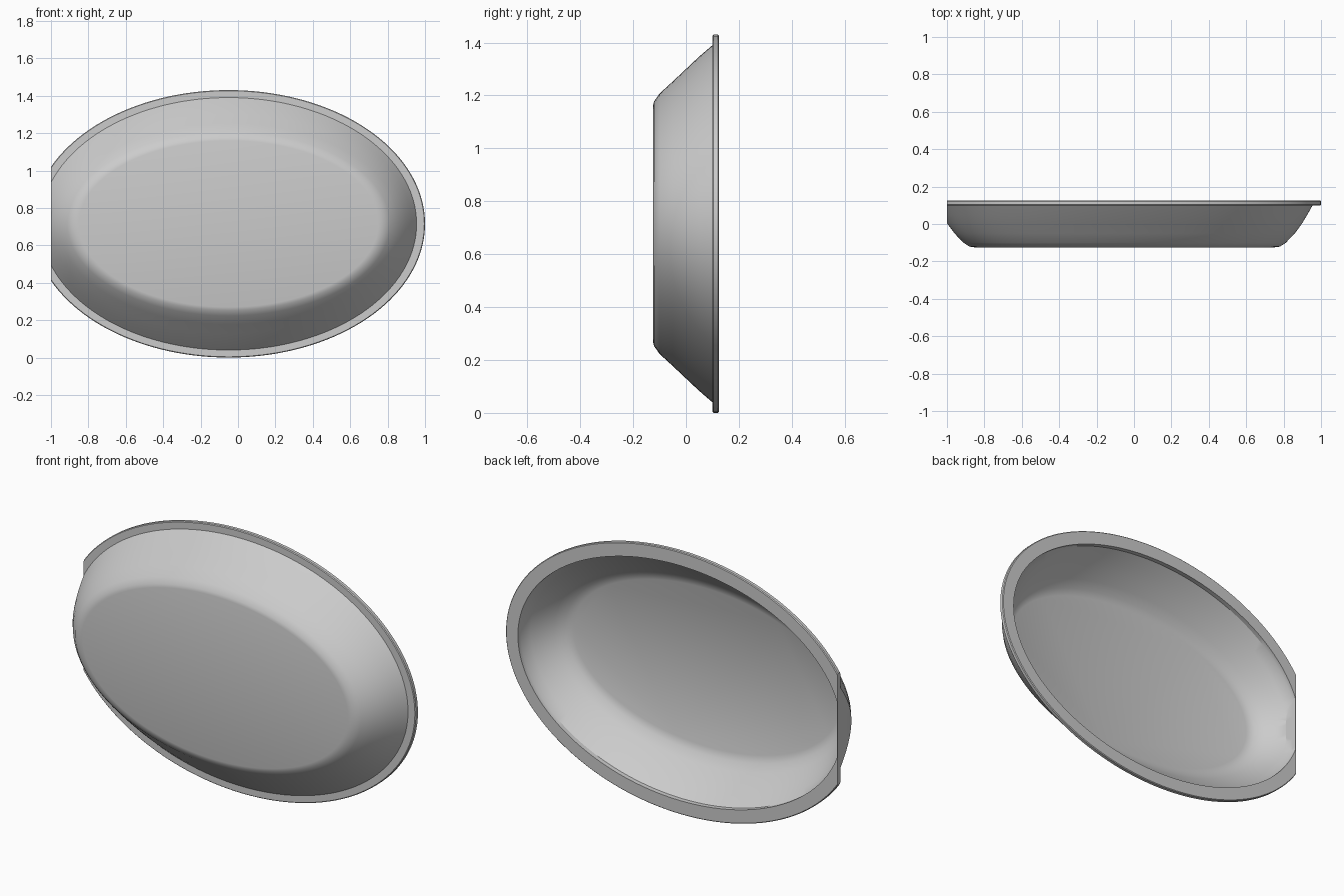
import bpy, bmesh, math

cube = bpy.data.objects.get("Cube")
if cube:
    bpy.data.objects.remove(cube, do_unlink=True)

CENTRE_X, CENTRE_Z = -0.05, 0.715
SEGMENTS = 144

# Cross-section as (depth y, half width, half height)
OUTER = [(-0.125, 0.80, 0.445), (-0.121, 0.83, 0.462), (-0.10, 0.862, 0.492),
         (-0.05, 0.91, 0.538), (0.0, 0.947, 0.585), (0.05, 0.977, 0.632),
         (0.10, 1.005, 0.675), (0.10, 1.046, 0.711), (0.104, 1.05, 0.715),
         (0.121, 1.05, 0.715), (0.125, 1.046, 0.711)]
INNER = [(0.125, 0.976, 0.64), (0.10, 0.976, 0.64), (0.05, 0.951, 0.602),
         (0.0, 0.92, 0.557), (-0.05, 0.88, 0.508), (-0.085, 0.84, 0.468),
         (-0.10, 0.80, 0.43)]


def ellipse_ring(bm, y, a, b):
    angles = [2 * math.pi * i / SEGMENTS for i in range(SEGMENTS)]
    return [bm.verts.new((CENTRE_X + a * math.cos(t), y, CENTRE_Z + b * math.sin(t)))
            for t in angles]


def flatten_side(bm, side, limit):
    """Press the faces of one side flat against a vertical plane."""
    def faces():
        return [f for f in bm.faces if f.material_index == side]
    geom = set(faces())
    for f in faces():
        geom.update(f.verts)
        geom.update(f.edges)
    bmesh.ops.bisect_plane(bm, geom=list(geom), dist=1e-5,
                           plane_co=(limit, 0, 0), plane_no=(1, 0, 0))
    for v in {v for f in faces() for v in f.verts}:
        v.co.x = max(v.co.x, limit)


# Dish shell: outer wall, flange, inner wall and two flat floors
bm = bmesh.new()
rings = [ellipse_ring(bm, *row) for row in OUTER + INNER]
for k, (r, s) in enumerate(zip(rings, rings[1:])):
    for i in range(SEGMENTS):
        j = (i + 1) % SEGMENTS
        f = bm.faces.new((r[i], r[j], s[j], s[i]))
        f.material_index = int(k >= len(OUTER))
bm.faces.new(rings[0])
bm.faces.new(rings[-1]).material_index = 1

# Flat end on the narrow side, keeping a thin wall
flatten_side(bm, 1, -0.997)
flatten_side(bm, 0, -1.0)
for f in bm.faces:
    f.material_index = 0
bmesh.ops.recalc_face_normals(bm, faces=bm.faces[:])

mesh = bpy.data.meshes.new("oval_dish")
bm.to_mesh(mesh)
bm.free()
dish = bpy.data.objects.new("oval_dish", mesh)
bpy.context.collection.objects.link(dish)

# Plain grey material
grey = bpy.data.materials.new("light_grey")
grey.use_nodes = True
colour = (0.6, 0.6, 0.6, 1.0)
grey.diffuse_color = colour
grey.node_tree.nodes["Principled BSDF"].inputs["Base Color"].default_value = colour
mesh.materials.append(grey)

bpy.ops.object.select_all(action='DESELECT')
dish.select_set(True)
bpy.context.view_layer.objects.active = dish
bpy.ops.object.shade_smooth_by_angle(angle=math.radians(32))
